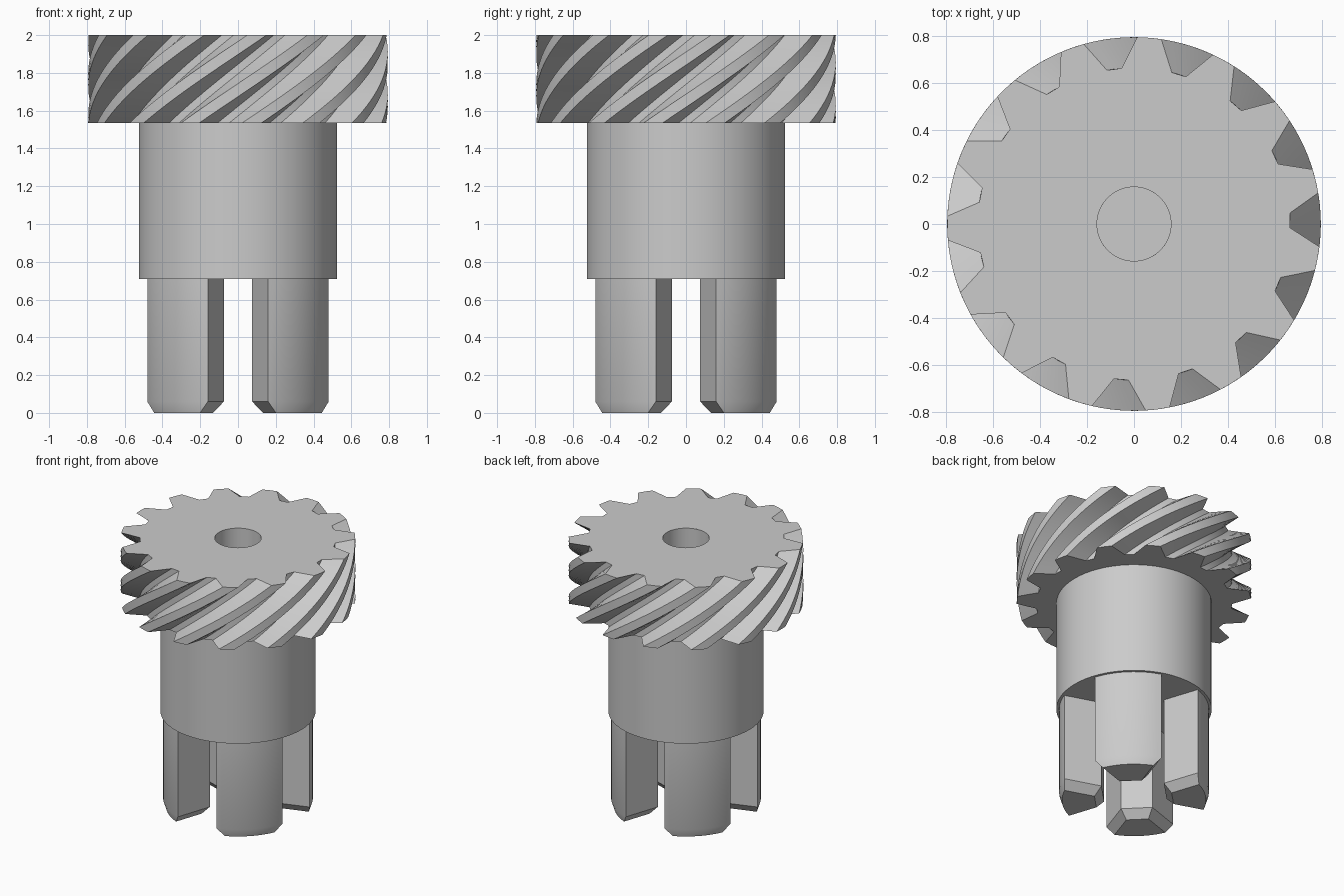
import bpy
import bmesh
from math import radians, degrees, sin, cos, asin, atan, pi, sqrt

cube = bpy.data.objects.get("Cube")
if cube:
    bpy.data.objects.remove(cube, do_unlink=True)

# Single grey material
grey = bpy.data.materials.new("plain_grey")
grey.use_nodes = True
GREY = (0.6, 0.6, 0.6, 1)
grey.diffuse_color = GREY
grey.node_tree.nodes["Principled BSDF"].inputs["Base Color"].default_value = GREY


def loft(name, rings, cap_start=False, cap_end=False):
    """Join equal-length closed rings of points with quads."""
    bm = bmesh.new()
    loops = [[bm.verts.new(p) for p in ring] for ring in rings]
    for a, b in zip(loops, loops[1:]):
        for i in range(len(a)):
            j = (i + 1) % len(a)
            bm.faces.new((a[i], a[j], b[j], b[i]))
    if cap_start:
        bm.faces.new(loops[0][::-1])
    if cap_end:
        bm.faces.new(loops[-1])
    bmesh.ops.recalc_face_normals(bm, faces=bm.faces)
    mesh = bpy.data.meshes.new(name)
    bm.to_mesh(mesh)
    bm.free()
    mesh.materials.append(grey)
    obj = bpy.data.objects.new(name, mesh)
    bpy.context.collection.objects.link(obj)
    bpy.ops.object.select_all(action='DESELECT')
    obj.select_set(True)
    bpy.context.view_layer.objects.active = obj
    bpy.ops.object.shade_smooth_by_angle(angle=radians(20))
    return obj


def circle(r, z, n=64):
    return [(r * cos(2 * pi * i / n), r * sin(2 * pi * i / n), z) for i in range(n)]


# Shaft with a blind bore opening through the gear
BORE = 0.157
TOP, GEAR_BASE, SLOT_TOP, CHAMFER = 2.0, 1.535, 0.71, 0.06
shaft_profile = [(0.525, SLOT_TOP), (0.525, GEAR_BASE + 0.005),
                 (BORE, TOP), (BORE, 1.4)]
loft("shaft", [circle(r, z) for r, z in shaft_profile], True, True)

# Helical gear: each tooth space is a tapered notch
TEETH, TIP, ROOT, TWIST, PHASE = 15, 0.793, 0.663, 50, 1.3
NOTCH = [(-12, TIP), (-8.3, TIP), (-2.7, ROOT), (2.7, ROOT), (8.3, TIP)]


def gear_ring(t, radius=None):
    z = GEAR_BASE + t * (TOP - GEAR_BASE)
    ring = []
    for k in range(TEETH):
        for offset, r in NOTCH:
            a = radians(PHASE + 360 / TEETH * k + offset - TWIST * (1 - t))
            r = radius or r
            ring.append((r * cos(a), r * sin(a), z))
    return ring


STEPS = 16
loft("helical_gear", [gear_ring(0, 0.4)]
     + [gear_ring(i / STEPS) for i in range(STEPS + 1)]
     + [gear_ring(1, BORE)])

# Four prongs: wedge sections with flat inner faces and chamfered feet
HALF_ANGLE = atan(0.5)


def prong_ring(direction, z, inset, radius, n=14):
    d = 0.212 + inset
    p = 0.5 * d - inset * sqrt(1.25)
    edge = HALF_ANGLE - asin(inset / radius)
    pts = [(d, p), (d, -p)]
    for i in range(n + 1):
        a = edge * (2 * i / n - 1)
        pts.append((radius * cos(a), radius * sin(a)))
    c, s = cos(direction), sin(direction)
    return [(x * c - y * s, x * s + y * c, z) for x, y in pts]


for k, side in enumerate(("back_left", "back_right", "front_right", "front_left")):
    a = radians(45 + 90 * k)
    loft(side + "_prong", [prong_ring(a, 0, 0.05, 0.487),
                           prong_ring(a, CHAMFER, 0, 0.506),
                           prong_ring(a, SLOT_TOP + 0.01, 0, 0.506)], True, True)
